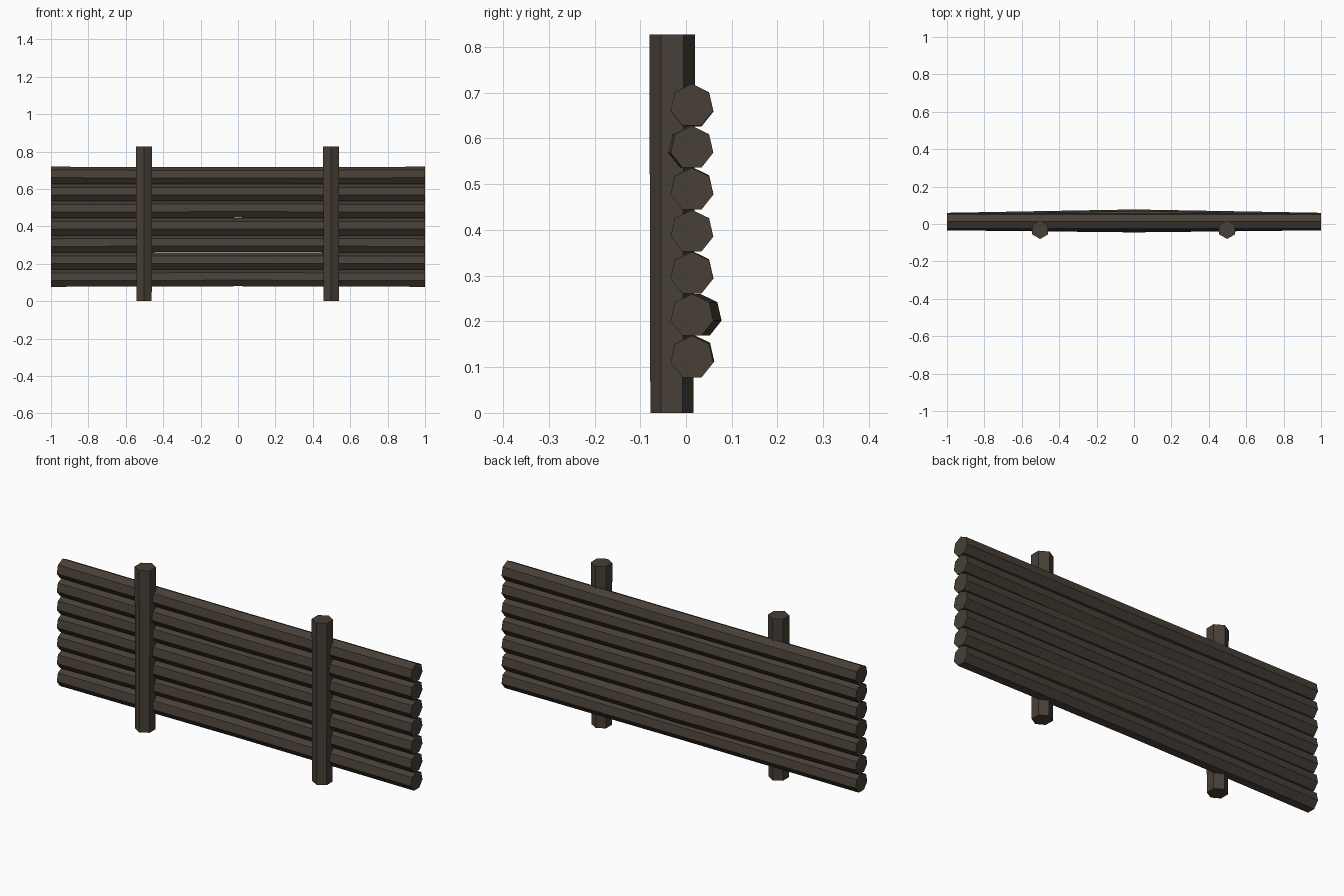
import bpy, bmesh
from math import sin, cos, pi

if "Cube" in bpy.data.objects:
    bpy.data.objects.remove(bpy.data.objects["Cube"])

wood = bpy.data.materials.new("dark_wood")
wood.diffuse_color = (0.065, 0.05, 0.038, 1)
wood.use_nodes = True
wood.node_tree.nodes["Principled BSDF"].inputs["Base Color"].default_value = wood.diffuse_color


def skin(name, rings):
    """Flat-shaded solid through a list of matching rings, capped at both ends."""
    bm = bmesh.new()
    loops = [[bm.verts.new(p) for p in ring] for ring in rings]
    n = len(loops[0])
    for a, b in zip(loops, loops[1:]):
        for i in range(n):
            j = (i + 1) % n
            bm.faces.new((a[i], a[j], b[j], b[i]))
    bm.faces.new(loops[0])
    bm.faces.new(loops[-1])
    bmesh.ops.recalc_face_normals(bm, faces=bm.faces)
    mesh = bpy.data.meshes.new(name)
    bm.to_mesh(mesh)
    bm.free()
    mesh.materials.append(wood)
    obj = bpy.data.objects.new(name, mesh)
    bpy.context.collection.objects.link(obj)


def log_ring(x, y, z, r=0.048):
    return [(x, y + r * sin(2 * pi * i / 7), z + r * cos(2 * pi * i / 7)) for i in range(7)]


def post_ring(x, y, z, r):
    return [(x + r * sin(pi * i / 3), y + r * cos(pi * i / 3), z) for i in range(6)]


# Seven stacked heptagonal logs, each slightly bent at mid-length (y, z)
bends = [(0.002, 0.003), (0.018, 0.0), (0.0, 0.002), (0.0, 0.0),
         (0.0, 0.002), (-0.011, 0.0), (0.0, -0.002)]
for k, (dy, dz) in enumerate(bends):
    z = 0.1205 + 0.0918 * k
    skin(f"log_{k + 1}", [log_ring(-1, 0.013, z),
                          log_ring(0, 0.013 + dy, z + dz),
                          log_ring(1, 0.013, z)])

# Two hexagonal posts in front
for side, x in (("left", -0.502), ("right", 0.498)):
    skin(f"{side}_post", [post_ring(x, -0.031, 0, 0.047),
                          post_ring(x, -0.030, 0.827, 0.05)])
